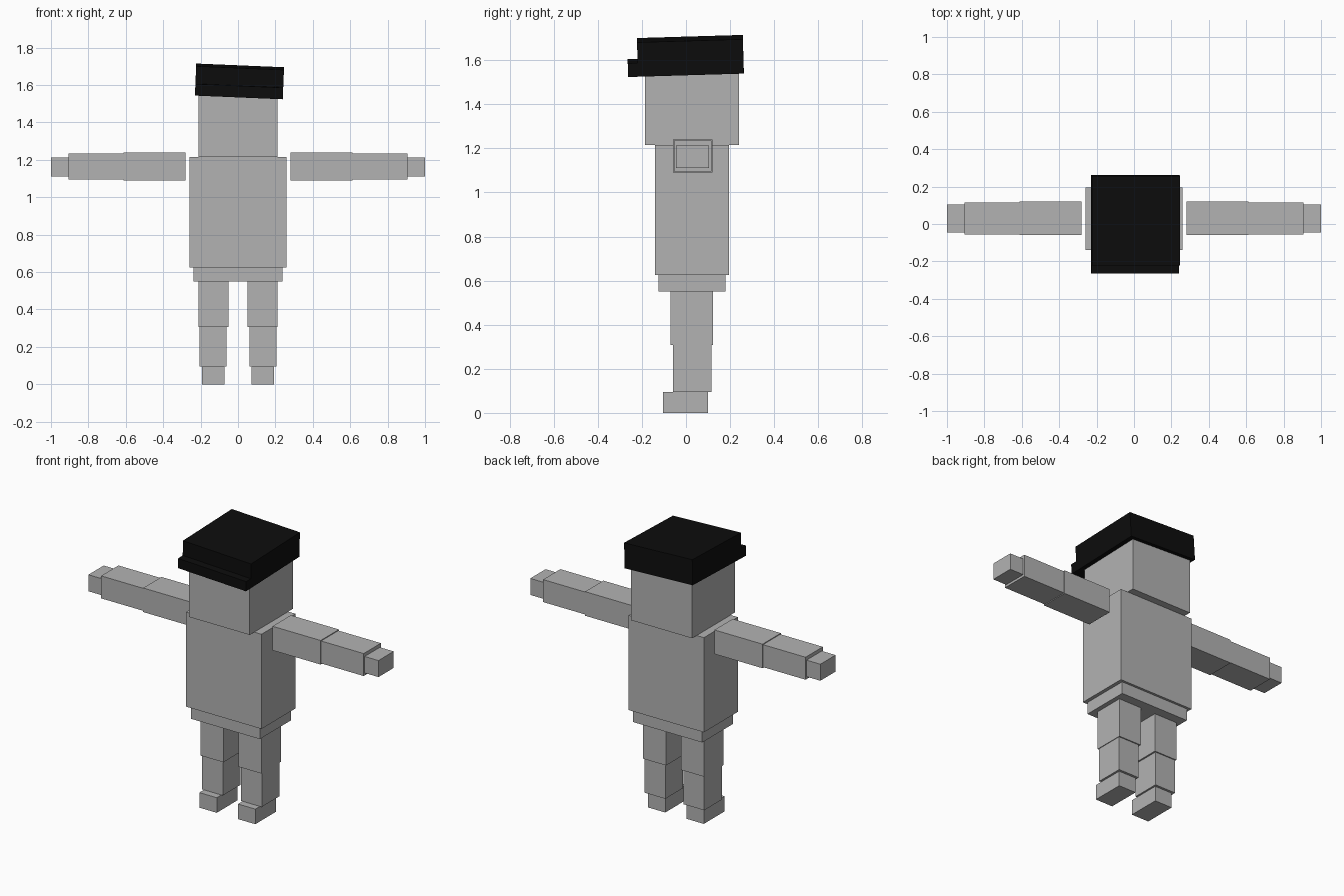
import bpy
import bmesh
import math
from mathutils import Matrix, Vector

if "Cube" in bpy.data.objects:
    bpy.data.objects.remove(bpy.data.objects["Cube"], do_unlink=True)


def material(name, value):
    mat = bpy.data.materials.new(name)
    mat.use_nodes = True
    colour = (value, value, value, 1.0)
    mat.diffuse_color = colour
    mat.node_tree.nodes["Principled BSDF"].inputs["Base Color"].default_value = colour
    return mat


GREY = material("mid grey", 0.45)
BLACK = material("near black", 0.004)


def box(name, x, y, z, mat):
    """Box from (low, high) ranges, with its origin at its centre."""
    centre = Vector([(r[0] + r[1]) / 2 for r in (x, y, z)])
    size = [r[1] - r[0] for r in (x, y, z)]
    bm = bmesh.new()
    bmesh.ops.create_cube(bm, size=1.0, matrix=Matrix.Diagonal((*size, 1.0)))
    mesh = bpy.data.meshes.new(name)
    bm.to_mesh(mesh)
    bm.free()
    mesh.materials.append(mat)
    obj = bpy.data.objects.new(name, mesh)
    obj.location = centre
    bpy.context.collection.objects.link(obj)
    return obj


# Head and body
box("head", (-0.21, 0.21), (-0.185, 0.24), (1.215, 1.58), GREY)
box("torso", (-0.26, 0.26), (-0.14, 0.195), (0.625, 1.215), GREY)
box("hips", (-0.238, 0.238), (-0.125, 0.18), (0.55, 0.625), GREY)

# Limbs, given for the left (+x) side and mirrored to the right
limbs = {
    "upper_arm": ((0.28, 0.612), (-0.06, 0.12), (1.09, 1.24)),
    "forearm": ((0.612, 0.905), (-0.055, 0.115), (1.095, 1.235)),
    "hand": ((0.905, 1.0), (-0.045, 0.105), (1.11, 1.213)),
    "thigh": ((0.052, 0.21), (-0.07, 0.122), (0.307, 0.55)),
    "shin": ((0.062, 0.206), (-0.06, 0.115), (0.094, 0.307)),
    "foot": ((0.073, 0.193), (-0.105, 0.10), (0.0, 0.094)),
}
for part, (x, y, z) in limbs.items():
    box("left_" + part, x, y, z, GREY)
    box("right_" + part, (-x[1], -x[0]), y, z, GREY)

# Cap, slightly tilted as one piece: crown and front brim
tilt = (Matrix.Translation((0.008, 0.02, 1.62))
        @ Matrix.Rotation(math.radians(2.4), 4, "Y")
        @ Matrix.Rotation(math.radians(1.7), 4, "X"))
cap = {
    "cap_crown": ((-0.235, 0.235), (-0.24, 0.24), (-0.078, 0.078)),
    "cap_brim": ((-0.235, 0.235), (-0.285, -0.24), (-0.078, -0.016)),
}
for part, ranges in cap.items():
    obj = box(part, *ranges, BLACK)
    obj.matrix_world = tilt @ Matrix.Translation(obj.location)
